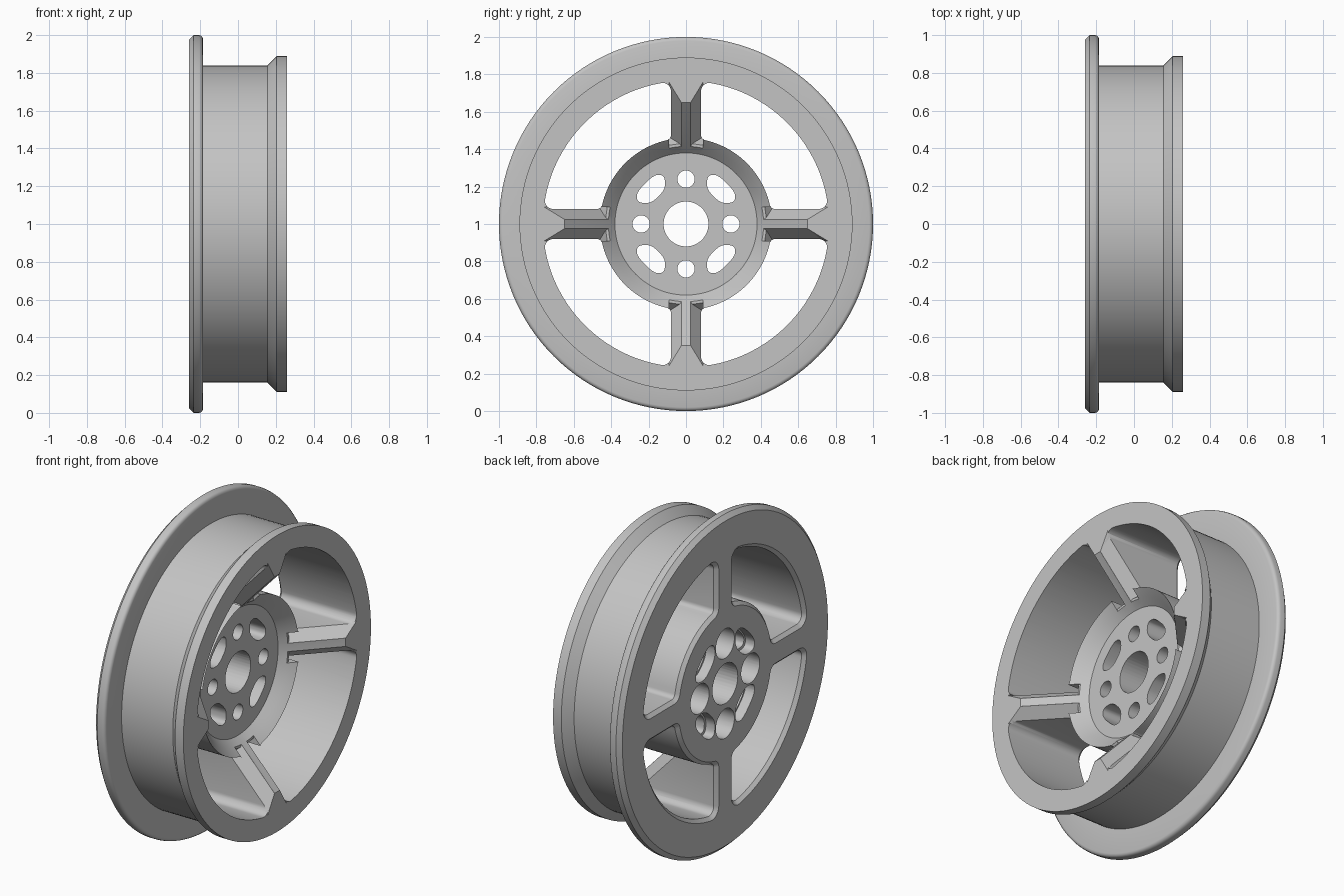
import bpy, bmesh
from math import pi, sin, cos, atan2, sqrt
from mathutils import Matrix

if "Cube" in bpy.data.objects:
    bpy.data.objects.remove(bpy.data.objects["Cube"])

AXLE = 'X'
FACE, BACK = 0.26, -0.26
SPOKE_HALF, HUB_R, OPEN_R = 0.08, 0.46, 0.765


def finish(bm, name):
    bmesh.ops.remove_doubles(bm, verts=bm.verts, dist=1e-5)
    bmesh.ops.recalc_face_normals(bm, faces=bm.faces)
    mesh = bpy.data.meshes.new(name)
    bm.to_mesh(mesh)
    bm.free()
    obj = bpy.data.objects.new(name, mesh)
    bpy.context.collection.objects.link(obj)
    return obj


def lathe(name, profile, steps=128):
    """Revolve (x, radius) points around the axle."""
    bm = bmesh.new()
    verts = [bm.verts.new((x, 0, r)) for x, r in profile]
    edges = [bm.edges.new(pair) for pair in zip(verts, verts[1:])]
    bmesh.ops.spin(bm, geom=verts + edges, cent=(0, 0, 0), axis=(1, 0, 0),
                   angle=2 * pi, steps=steps)
    return finish(bm, name)


def loft(bm, sections, turn=0):
    """Closed solid through (x, outline) sections, turned about the axle."""
    spin = Matrix.Rotation(turn, 3, AXLE)
    rings = [[bm.verts.new(spin @ Matrix.Identity(3) @ bm_vec(x, p)) for p in pts]
             for x, pts in sections]
    n = len(rings[0])
    for a, b in zip(rings, rings[1:]):
        for i in range(n):
            j = (i + 1) % n
            bm.faces.new((a[i], a[j], b[j], b[i]))
    bm.faces.new(rings[0][::-1])
    bm.faces.new(rings[-1])


def bm_vec(x, p):
    return Matrix.Translation((x, p[0], p[1])).translation


def arc(cu, cv, r, a, b, n):
    return [(cu + r * cos(a + (b - a) * i / n), cv + r * sin(a + (b - a) * i / n))
            for i in range(n + 1)]


def circle(r, cu=0, n=40):
    return arc(cu, 0, r, 0, 2 * pi, n)[:-1]


def window_outline(grow):
    """Rounded quarter opening between two spokes."""
    d, ri, ro = SPOKE_HALF - grow, HUB_R - grow, OPEN_R + grow
    f, g = 0.045 + grow, 0.03 + grow
    cu_o = sqrt((ro - f) ** 2 - (d + f) ** 2)
    cu_i = sqrt((ri + g) ** 2 - (d + g) ** 2)
    t_o, t_i = atan2(d + f, cu_o), atan2(d + g, cu_i)
    half = arc(0, 0, ri, pi / 4, t_i, 12)
    half += arc(cu_i, d + g, g, t_i - pi, -pi / 2, 6)[1:]
    half += arc(cu_o, d + f, f, -pi / 2, t_o, 8)
    half += arc(0, 0, ro, t_o, pi / 4, 18)[1:]
    return half + [(v, u) for u, v in half[-2:0:-1]]


def rounded(pts, times=3):
    """Corner cutting to soften a polygon."""
    for _ in range(times):
        out = []
        for (a, b), (c, d) in zip(pts, pts[1:] + pts[:1]):
            out += [(a + (c - a) * t, b + (d - b) * t) for t in (0.22, 0.78)]
        pts = out
    return pts


def combine(target, other, operation):
    mod = target.modifiers.new("combine", 'BOOLEAN')
    mod.operation, mod.solver, mod.object = operation, 'EXACT', other
    bpy.context.view_layer.objects.active = target
    bpy.ops.object.modifier_apply(modifier=mod.name)
    bpy.data.objects.remove(other)


quarter_turns = [k * pi / 2 for k in range(4)]

# Rim with flange, drum, tapered lip and conical front
wheel = lathe("wheel", [
    (BACK, 0), (BACK, 0.975), (-0.235, 1.0), (-0.205, 1.0), (-0.195, 0.997),
    (-0.188, 0.99), (-0.185, 0.98), (-0.185, 0.84), (0.155, 0.84),
    (0.205, 0.89), (FACE, 0.89), (FACE, 0.65), (0.04, 0.415),
    (-0.1, 0.40), (-0.1, 0)])

# Sloped chamfers on both sides of every spoke
slope = (FACE - 0.04) / (0.65 - 0.415)
bm = bmesh.new()
for turn in quarter_turns:
    spin = Matrix.Rotation(turn, 3, AXLE)
    for side in (1, -1):
        ends = []
        for r in (0.3, 1.0):
            x = FACE + slope * (r - 0.65)
            section = [(0.025, 0), (0.09, -0.1), (0.09, 0.3), (0.025, 0.3)]
            ends.append([bm.verts.new(spin @ bm_vec(x + h, (side * w, r)))
                         for w, h in section])
        a, b = ends
        for i in range(4):
            j = (i + 1) % 4
            bm.faces.new((a[i], a[j], b[j], b[i]))
        bm.faces.new(a[::-1])
        bm.faces.new(b)
combine(wheel, finish(bm, "spoke_chamfer_cutter"), 'DIFFERENCE')

# Hub with raised lip around a recessed disc
hub = lathe("hub", [(-0.24, 0), (-0.24, 0.47), (-0.01, 0.47), (0.04, 0.43),
                    (0.04, 0.415), (0.005, 0.385), (0, 0.38), (0, 0)])
combine(wheel, hub, 'UNION')

# Four openings, chamfered at the back
bm = bmesh.new()
for turn in quarter_turns:
    loft(bm, [(BACK - 0.01, window_outline(0.03)), (BACK + 0.02, window_outline(0)),
              (0.4, window_outline(0))], turn)
combine(wheel, finish(bm, "window_cutter"), 'DIFFERENCE')

# Axle bore, counterbored bolt holes and stepped pockets
bm = bmesh.new()
loft(bm, [(-0.4, circle(0.12)), (0.4, circle(0.12))])
corners = [(0.115, 0.26), (0.17, 0.265), (0.265, 0.17), (0.26, 0.115),
           (0.185, 0.11), (0.11, 0.185)]
pocket = rounded(corners)
wide = [(0.187 + 1.2 * (u - 0.187), 0.187 + 1.2 * (v - 0.187)) for u, v in pocket]
for turn in quarter_turns:
    loft(bm, [(-0.4, circle(0.088, 0.24)), (-0.08, circle(0.088, 0.24)),
              (-0.08, circle(0.046, 0.24)), (0.4, circle(0.046, 0.24))], turn)
    loft(bm, [(-0.4, wide), (-0.2, wide), (-0.2, pocket), (0.4, pocket)], turn)
combine(wheel, finish(bm, "hub_hole_cutter"), 'DIFFERENCE')

# Stand the wheel on the ground and finish it
wheel.data.transform(Matrix.Translation((0, 0, 1)))
metal = bpy.data.materials.new("grey_metal")
metal.use_nodes = True
grey = (0.55, 0.55, 0.55, 1)
metal.diffuse_color = grey
metal.node_tree.nodes["Principled BSDF"].inputs["Base Color"].default_value = grey
wheel.data.materials.clear()
wheel.data.materials.append(metal)
for poly in wheel.data.polygons:
    poly.material_index = 0
bpy.ops.object.select_all(action='DESELECT')
wheel.select_set(True)
bpy.context.view_layer.objects.active = wheel
bpy.ops.object.shade_smooth_by_angle(angle=pi / 6)
